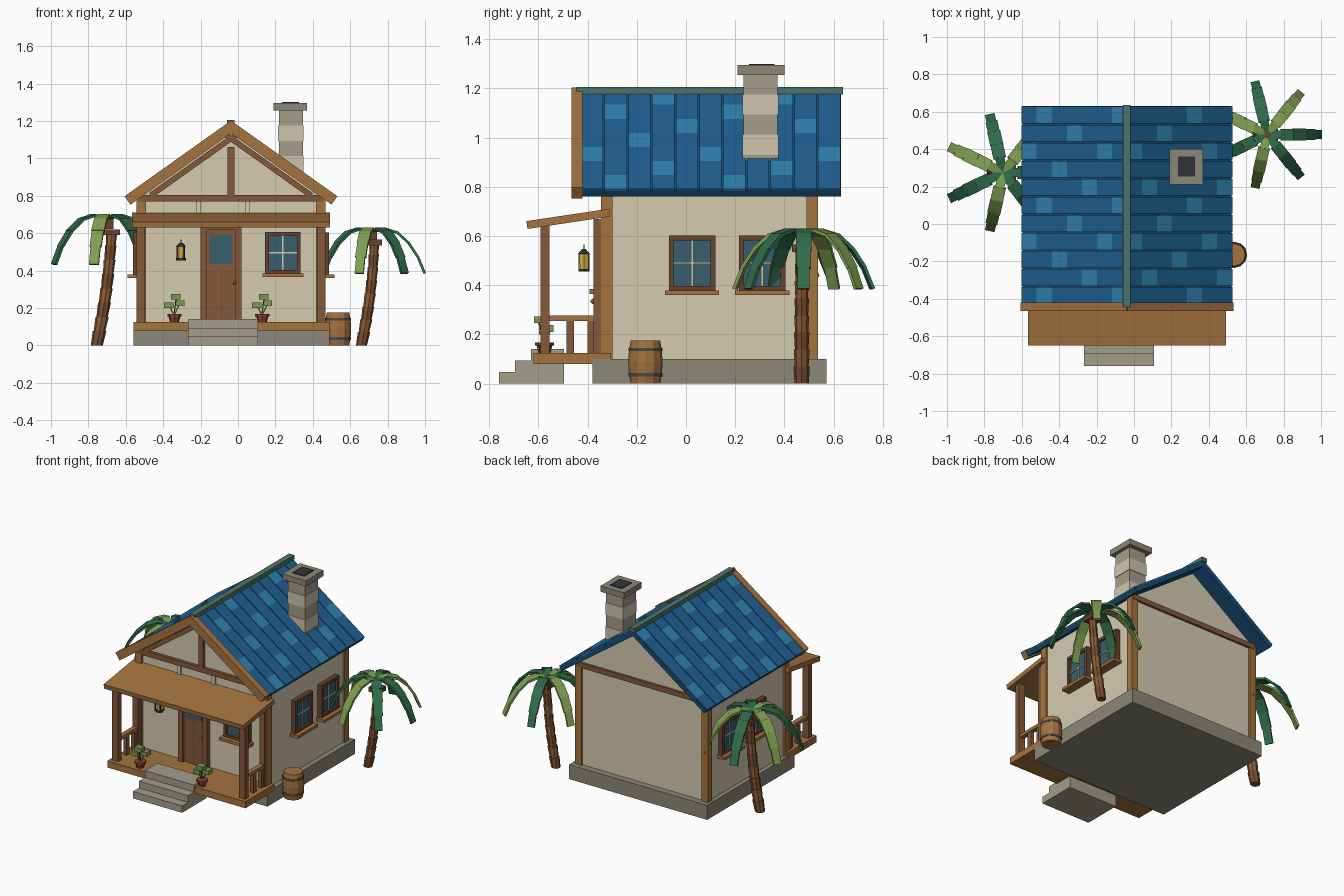
import bpy, bmesh, math
from mathutils import Matrix, Vector, Euler

if "Cube" in bpy.data.objects:
    bpy.data.objects.remove(bpy.data.objects["Cube"])

CX = -0.0375  # house centre line
WOOD, BROWN, DARK, CREAM = 'A4733F', '85583A', '66432E', 'D6CBB0'
STONE, PALE, GLASS, IRON = '8C8878', 'A59D8A', '375F70', '30343A'


def mat(hexcol):
    m = bpy.data.materials.get(hexcol)
    if not m:
        m = bpy.data.materials.new(hexcol)
        c = [int(hexcol[i:i + 2], 16) / 255 for i in (0, 2, 4)]
        m.diffuse_color = [((v + .055) / 1.055) ** 2.4 for v in c] + [1]
        m.use_nodes = True
        m.node_tree.nodes["Principled BSDF"].inputs["Base Color"].default_value = m.diffuse_color
    return m


def finish(name, bm, cols):
    bmesh.ops.recalc_face_normals(bm, faces=bm.faces[:])
    me = bpy.data.meshes.new(name)
    bm.to_mesh(me)
    bm.free()
    for c in cols:
        me.materials.append(mat(c))
    ob = bpy.data.objects.new(name, me)
    bpy.context.collection.objects.link(ob)
    return ob


def boxes(name, items):
    """One object from many boxes: (centre, size, colour[, rotation])."""
    bm, cols = bmesh.new(), []
    for it in items:
        c, s, col = it[:3]
        rot = it[3] if len(it) > 3 else Matrix.Identity(3)
        if col not in cols:
            cols.append(col)
        M = Matrix.Translation(c) @ rot.to_4x4() @ Matrix.Diagonal((*s, 1))
        n = len(bm.faces)
        bmesh.ops.create_cube(bm, size=1, matrix=M)
        bm.faces.ensure_lookup_table()
        for f in bm.faces[n:]:
            f.material_index = cols.index(col)
    return finish(name, bm, cols)


def span(x0, x1, y0, y1, z0, z1, col):
    return (((x0 + x1) / 2, (y0 + y1) / 2, (z0 + z1) / 2), (x1 - x0, y1 - y0, z1 - z0), col)


def lathe(name, rings, sides, col, alt=None):
    """Round part from rings (x, y, z, radius); faces alternate colour per band."""
    bm = bmesh.new()
    loops = [[bm.verts.new((x + r * math.cos(2 * math.pi * i / sides), y + r * math.sin(2 * math.pi * i / sides), z))
              for i in range(sides)] for x, y, z, r in rings]
    for k, (a, b) in enumerate(zip(loops, loops[1:])):
        for i in range(sides):
            j = (i + 1) % sides
            bm.faces.new((a[i], a[j], b[j], b[i])).material_index = (k // 2) % 2 if alt else 0
    bm.faces.new(loops[0])
    bm.faces.new(loops[-1])
    return finish(name, bm, [col, alt] if alt else [col])


# walls: gabled profile extruded along y
prof = [(-.4925, .09), (.4925, .09), (.4925, .79), (0, 1.14), (-.4925, .79)]
bm = bmesh.new()
f = bm.faces.new([bm.verts.new((CX + x, -.33, z)) for x, z in prof])
ext = bmesh.ops.extrude_face_region(bm, geom=[f])
bmesh.ops.translate(bm, vec=(0, .855, 0), verts=[v for v in ext['geom'] if isinstance(v, bmesh.types.BMVert)])
finish('walls', bm, [CREAM])
boxes('foundation', [span(-.56, .49, -.38, .57, 0, .1, STONE)])

# timber frame
boxes('corner_posts', [span(CX + sx * .48 - .025, CX + sx * .48 + .025, y, y + .047, .1, .79, WOOD)
                       for sx in (-1, 1) for y in (-.345, .49)])
boxes('tie_beams', [span(-.53, .455, y, y + .025, .77, .805, BROWN) for y in (-.35, .515)])
boxes('king_post', [span(-.055, -.02, -.35, -.32, .805, 1.06, BROWN)])

# roof slopes
A = math.atan2(.40, .5625)
L = .69
COLS, ROWS = 11, 7
slabs, tiles, barge, rafters = [], [], [], []
for s in (-1, 1):
    d = Vector((s * math.cos(A), 0, -math.sin(A)))
    n = Vector((s * math.sin(A), 0, math.cos(A)))
    rot = Matrix.Rotation(s * A, 3, 'Y')

    def on(u, y, h, top=1.19):
        return Vector((CX, y, top)) + d * u + n * h
    slabs.append((on(L / 2, .1, -.022), (L, 1.06, .028), '184C74', rot))
    w, l = 1.06 / COLS, L / ROWS
    for c in range(COLS):
        for r in range(ROWS):
            col = '2F82B0' if (3 * c + r + (s > 0)) % 5 == 0 else '1F6091'
            tiles.append((on((r + .5) * l, -.43 + (c + .5) * w, -.004), (l, w - .006, .01), col, rot))
    barge.append((on(.35, -.443, -.03, 1.205), (.70, .045, .055), WOOD, rot))
    rafters.append((on(.295, -.34, -.068), (.56, .03, .03), BROWN, rot))
boxes('roof_slabs', slabs)
boxes('roof_tiles', tiles)
boxes('barge_boards', barge)
boxes('gable_rafters', rafters)
boxes('ridge_cap', [span(CX - .02, CX + .02, -.445, .637, 1.175, 1.205, '4F7468')])

# chimney with alternating courses
courses = [span(.215, .35, .23, .375, .8, .93, PALE)]
for k in range(4):
    e = .003 * (k % 2)
    courses.append(span(.215 + e, .35 - e, .23 + e, .375 - e, .93 + k * .082, 1.012 + k * .082,
                        PALE if k % 2 else 'CFC5AC'))
boxes('chimney', courses)
boxes('chimney_cap', [span(.19, .37, .21, .40, 1.255, 1.295, STONE), span(.235, .325, .255, .36, 1.28, 1.30, IRON)])


# windows: built facing -y, then turned onto each wall
def window(name, pos, turn, w=.19, h=.225):
    R = Matrix.Rotation(turn, 3, 'Z')
    b, parts = .02, []
    for c, s, col in [((0, 0, 0), (w - b, .02, h - b), GLASS),
                      ((-w / 2 + b / 2, -.006, 0), (b, .04, h), DARK), ((w / 2 - b / 2, -.006, 0), (b, .04, h), DARK),
                      ((0, -.006, h / 2 - b / 2), (w, .04, b), DARK), ((0, -.006, -h / 2 + b / 2), (w, .04, b), DARK),
                      ((0, -.01, 0), (.009, .014, h - b), CREAM), ((0, -.01, 0), (w - b, .014, .009), CREAM),
                      ((0, -.02, -h / 2 - .008), (w + .03, .07, .02), WOOD)]:
        parts.append((Vector(pos) + R @ Vector(c), s, col, R))
    boxes(name, parts)


window('front_window', (.24, -.338, .495), 0)
for y, tag in ((.025, 'front'), (.31, 'rear')):
    window('right_window_' + tag, (CX + .498, y, .49), math.pi / 2)
    window('left_window_' + tag, (CX - .498, y, .49), -math.pi / 2)

# door
boxes('door', [span(-.165, -.015, -.35, -.32, .125, .62, BROWN), span(-.153, -.03, -.356, -.34, .435, .59, GLASS),
               span(-.092, -.088, -.353, -.34, .125, .42, DARK)])
boxes('door_frame', [span(-.2, -.165, -.365, -.32, .125, .66, BROWN), span(-.015, .02, -.365, -.32, .125, .66, BROWN),
                     span(-.2, .02, -.365, -.32, .62, .66, BROWN)])
bm = bmesh.new()
bmesh.ops.create_icosphere(bm, subdivisions=1, radius=.011, matrix=Matrix.Translation((-.018, -.378, .335)))
finish('door_knob', bm, ['D9A52E'])

# porch
boxes('porch_floor', [span(-.56, .49, -.62, -.305, .08, .125, WOOD)])
boxes('porch_steps', [span(-.267, .107, y, -.495, z, z + .047, PALE)
                      for y, z in ((-.76, 0), (-.695, .047), (-.63, .094))])
boxes('porch_roof', [((CX, -.478, .67), (1.06, .34, .032), WOOD, Matrix.Rotation(math.atan2(.05, .335), 3, 'X'))])
posts, rails = [], []
for s in (-1, 1):
    x = CX + s * .482
    posts += [span(x - .023, x + .023, -.592, -.555, .125, .645, BROWN),
              span(x - .02, x + .02, -.375, -.345, .125, .67, BROWN)]
    rails.append(span(x - .016, x + .016, -.56, -.345, .255, .277, WOOD))
    rails += [span(x - .013, x + .013, y - .015, y + .015, .125, .26, BROWN) for y in (-.47, -.385)]
boxes('porch_posts', posts)
boxes('porch_railings', rails)
boxes('wall_battens', [span(x - .012, x + .012, -.34, -.32, .68, .77, CREAM) for x in (-.21, .05)])

# hanging lantern
lx, ly = -.305, -.415
lathe('lantern_glass', [(lx, ly, .465, .018), (lx, ly, .53, .022)], 6, 'E0B040')
lathe('lantern_base', [(lx, ly, .455, .026), (lx, ly, .466, .026)], 6, IRON)
lathe('lantern_cap', [(lx, ly, .528, .028), (lx, ly, .548, .008)], 6, IRON)
boxes('lantern_bars', [((lx + sx * .02, ly + sy * .02, .495), (.005, .005, .07), IRON) for sx in (-1, 1) for sy in (-1, 1)]
      + [((lx, ly, .555), (.004, .004, .02), IRON)])

# potted plants
for tag, px in (('left', -.34), ('right', .13)):
    lathe('pot_' + tag, [(px, -.575, .125, .024), (px, -.575, .155, .032), (px, -.575, .155, .038),
                         (px, -.575, .168, .038)], 8, '8A4230')
    leaves = []
    for dx, dy, z in ((-.03, 0, .215), (.028, .015, .225), (.008, -.02, .26)):
        leaves.append(((px + dx, -.575 + dy, z), (.05, .045, .028), '7D9A52'))
        leaves.append(((px + dx / 2, -.575 + dy / 2, (z + .16) / 2), (.006, .006, z - .16), '4A6A3A',
                       Euler((-dy / .06, dx / .06, 0)).to_matrix()))
    boxes('plant_' + tag, leaves)

# barrel
bx, by = .535, -.165
lathe('barrel', [(bx, by, z, r) for z, r in ((0, .06), (.04, .067), (.088, .07), (.135, .067), (.175, .06))], 12, WOOD)
for tag, z in (('lower', .03), ('upper', .132)):
    lathe('barrel_hoop_' + tag, [(bx, by, z, .069), (bx, by, z + .014, .069)], 12, '4A4A48')


# palm trees
def palm(tag, base, top, crown, k):
    rings, N = [], 8
    for i in range(N):
        for t, r in ((i / N, .029), ((i + 1) / N, .034)):
            p = Vector(base).lerp(Vector(top), t)
            p.x += .012 * math.sin(math.pi * t)
            rings.append((*p, k * r * (1 - .2 * t)))
    lathe('palm_trunk_' + tag, rings, 8, '7A4F30', '8F5F38')
    path = [(0, -.015), (.075, 0), (.14, -.02), (.2, -.075), (.25, -.15), (.285, -.235)]
    widths = [.045, .062, .064, .058, .048]
    segs = []
    for i in range(7):
        spin = Matrix.Rotation(2 * math.pi * i / 7, 3, 'Z')
        for (r0, z0), (r1, z1), w in zip(path, path[1:], widths):
            a, b = Vector((r0, 0, z0)) * k, Vector((r1, 0, z1)) * k
            tilt = Matrix.Rotation(math.atan2(z0 - z1, r1 - r0), 3, 'Y')
            segs.append((Vector(crown) + spin @ ((a + b) / 2), ((b - a).length + .006, w * k, .014),
                         '7E9E50' if i % 2 else '2F6B4A', spin @ tilt))
    boxes('palm_fronds_' + tag, segs)
    t = Vector(top)
    boxes('palm_heart_' + tag, [(t + Vector((0, 0, -.005)), (.08 * k, .08 * k, .03), DARK),
                                ((t + Vector(crown)) / 2, (.045, .045, .06), DARK)])


palm('right', (.66, .47, 0), (.73, .47, .555), (.712, .478, .623), 1)
palm('left', (-.755, .275, 0), (-.675, .275, .61), (-.70, .275, .695), 1.1)
